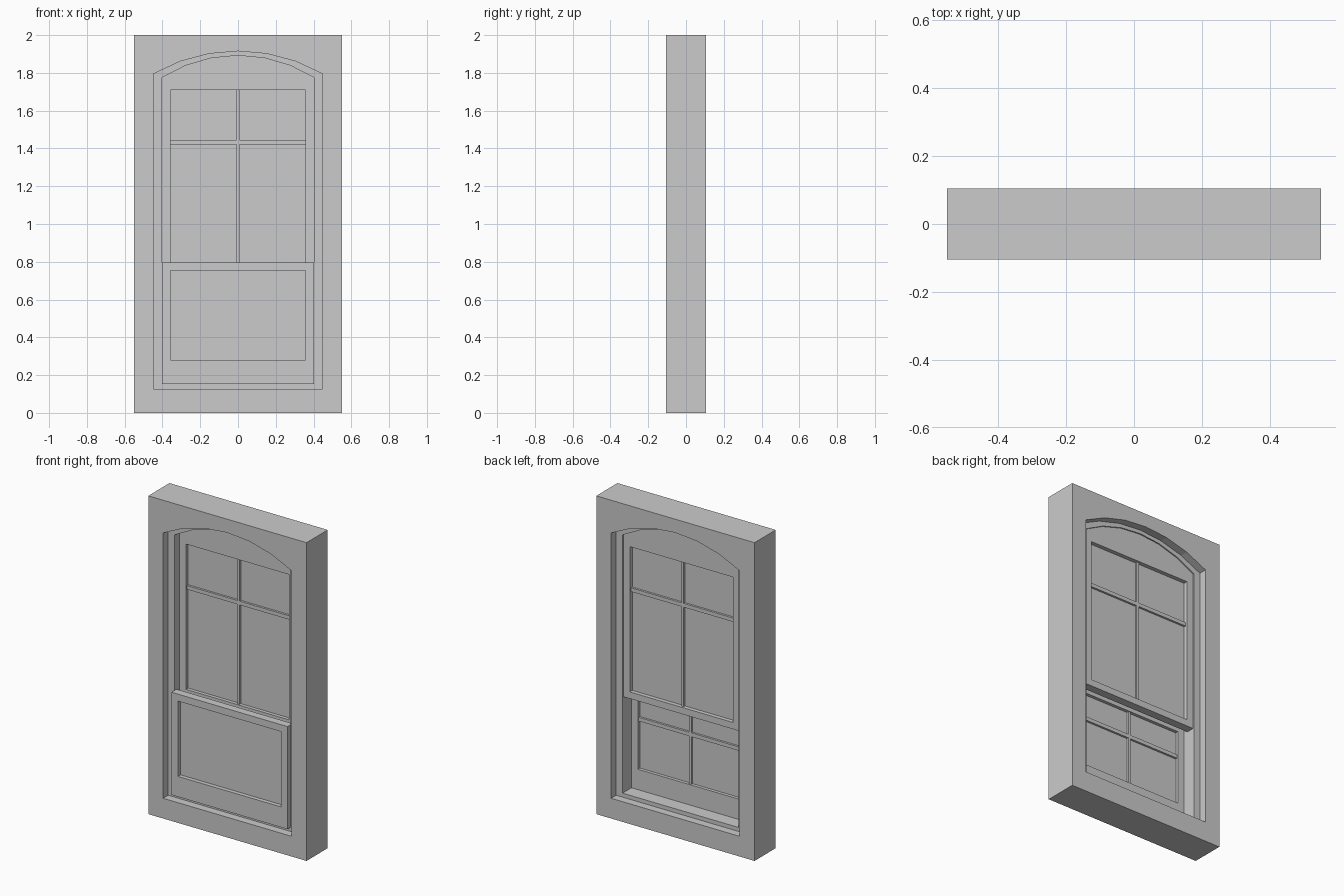
import bpy, bmesh, math

if "Cube" in bpy.data.objects:
    bpy.data.objects.remove(bpy.data.objects["Cube"])


def prism(name, pts, y0, y1):
    """Extrude an x/z outline along y."""
    bm = bmesh.new()
    face = bm.faces.new([bm.verts.new((x, y0, z)) for x, z in pts])
    ext = bmesh.ops.extrude_face_region(bm, geom=[face])
    for v in ext["geom"]:
        if isinstance(v, bmesh.types.BMVert):
            v.co.y = y1
    bmesh.ops.recalc_face_normals(bm, faces=bm.faces)
    me = bpy.data.meshes.new(name)
    bm.to_mesh(me)
    bm.free()
    ob = bpy.data.objects.new(name, me)
    bpy.context.collection.objects.link(ob)
    return ob


def rect(x0, x1, z0, z1):
    return [(x0, z0), (x1, z0), (x1, z1), (x0, z1)]


def arch(w, z0, z1, top, n=6):
    """Rectangle of half width w closed by a segmental arch."""
    rise = top - z1
    r = (w * w + rise * rise) / (2 * rise)
    a = math.asin(w / r)
    pts = [(-w, z0), (w, z0)]
    for i in range(n + 1):
        t = a - 2 * a * i / n
        pts.append((r * math.sin(t), top - r + r * math.cos(t)))
    return pts


def cut(ob, pts, y0, y1):
    """Subtract a prism and bake the result."""
    cutter = prism("cutter", pts, y0, y1)
    cutter.hide_render = True
    mod = ob.modifiers.new("cut", "BOOLEAN")
    mod.operation = "DIFFERENCE"
    mod.solver = "EXACT"
    mod.object = cutter
    bpy.context.view_layer.update()
    dg = bpy.context.evaluated_depsgraph_get()
    me = bpy.data.meshes.new_from_object(ob.evaluated_get(dg))
    ob.modifiers.clear()
    ob.data = me
    bpy.data.objects.remove(cutter)


def sash(name, outline, y0, y1, z0, z1, glass_y, bar_z, bar_y0, bar_y1):
    """Sash frame with a rectangular opening, glass sheet and glazing bars."""
    frame = prism(name + "_sash", outline, y0, y1)
    cut(frame, rect(-GW, GW, z0, z1), y0 - 0.1, y1 + 0.1)
    prism(name + "_glass", rect(-GW, GW, z0, z1), glass_y - 0.002, glass_y + 0.002)
    h = 0.012
    prism(name + "_upright_bar_low", rect(-0.008, 0.008, z0, bar_z - h), bar_y0, bar_y1)
    prism(name + "_upright_bar_high", rect(-0.008, 0.008, bar_z + h, z1), bar_y0, bar_y1)
    prism(name + "_cross_bar", rect(-GW, GW, bar_z - h, bar_z + h), bar_y0, bar_y1)


GW = 0.358                                  # half width of the glass
INNER = arch(0.403, 0.152, 1.775, 1.892)    # opening between the stops

# Wall block with a through opening and a rebate on both faces
wall = prism("wall_surround", rect(-0.55, 0.55, 0, 2), -0.105, 0.105)
cut(wall, INNER, -0.2, 0.2)
rebate = arch(0.447, 0.127, 1.795, 1.915)
cut(wall, rebate, -0.2, -0.055)
cut(wall, rebate, 0.055, 0.2)

# Arched upper sash, set towards the back
sash("upper", arch(0.403, 0.755, 1.775, 1.892), -0.005, 0.047,
     0.797, 1.71, 0.019, 1.434, 0.004, 0.034)

# Lower sash, set towards the front; its bars sit behind the glass
sash("lower", rect(-0.403, 0.403, 0.152, 0.797), -0.084, -0.034,
     0.28, 0.753, -0.056, 0.592, -0.056, -0.041)
